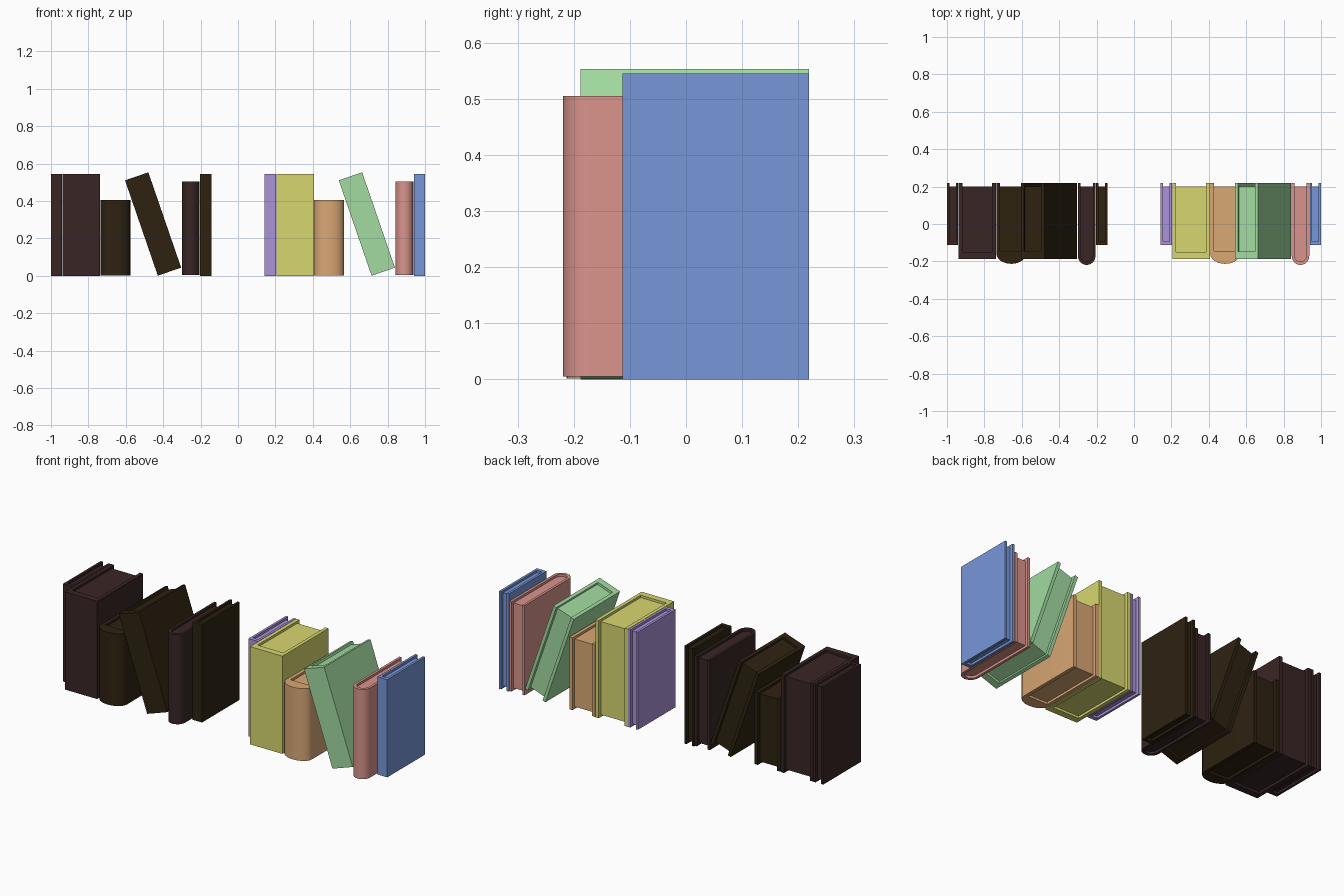
import bpy, bmesh, math

cube = bpy.data.objects.get("Cube")
if cube:
    bpy.data.objects.remove(cube, do_unlink=True)

BACK = 0.219        # rear edge of the cover boards
PAGE_GAP = 0.018    # how far the pages sit inside the rear edge
LIP = 0.013         # how far the pages sit below the cover ends
SET_SHIFT = -1.143  # distance between the two rows of books


def srgb(r, g, b):
    lin = [c / 255 / 12.92 if c < 11 else ((c / 255 + 0.055) / 1.055) ** 2.4 for c in (r, g, b)]
    return (*lin, 1.0)


def material(name, rgb):
    mat = bpy.data.materials.new(name)
    mat.use_nodes = True
    mat.diffuse_color = srgb(*rgb)
    bsdf = mat.node_tree.nodes["Principled BSDF"]
    bsdf.inputs["Base Color"].default_value = srgb(*rgb)
    bsdf.inputs["Roughness"].default_value = 0.8
    return mat


MATS = {
    "purple": material("purple", (172, 147, 217)),
    "yellow": material("yellow", (215, 215, 112)),
    "tan": material("tan", (217, 168, 117)),
    "green": material("green", (162, 219, 160)),
    "red": material("red", (217, 148, 140)),
    "blue": material("blue", (119, 151, 217)),
    "dark_red_brown": material("dark red brown", (57, 37, 37)),
    "dark_olive_brown": material("dark olive brown", (46, 34, 17)),
}


def u_path(half, front, rear, bulge, steps=12):
    """Path along one side, round the spine and back along the other side."""
    if bulge:
        arc = [math.pi * i / steps for i in range(steps + 1)]
        spine = [(-half * math.cos(a), front + bulge * (1 - math.sin(a))) for a in arc]
    else:
        spine = [(-half, front), (half, front)]
    return [(-half, rear)] + spine + [(half, rear)]


def finish(bm, name, mat, location, tilt):
    bmesh.ops.recalc_face_normals(bm, faces=bm.faces)
    mesh = bpy.data.meshes.new(name)
    bm.to_mesh(mesh)
    bm.free()
    mesh.materials.append(mat)
    obj = bpy.data.objects.new(name, mesh)
    bpy.context.collection.objects.link(obj)
    obj.location = location
    obj.rotation_euler.y = tilt
    bpy.ops.object.select_all(action="DESELECT")
    obj.select_set(True)
    bpy.context.view_layer.objects.active = obj
    bpy.ops.object.shade_smooth_by_angle(angle=math.radians(35))


def ring(bm, points, z):
    return [bm.verts.new((x, y, z)) for x, y in points]


def cover(name, outer, inner, height, *place):
    """Two boards and a spine as one U-shaped shell."""
    bm = bmesh.new()
    o0, o1 = (ring(bm, outer, s * height / 2) for s in (-1, 1))
    i0, i1 = (ring(bm, inner, s * height / 2) for s in (-1, 1))
    for a, b in ((o0, o1), (i0, i1), (o0, i0), (o1, i1)):
        for k in range(len(a) - 1):
            bm.faces.new((a[k], a[k + 1], b[k + 1], b[k]))
    for k in (0, -1):
        bm.faces.new((o0[k], o1[k], i1[k], i0[k]))
    finish(bm, name, *place)


def pages(name, outline, height, *place):
    bm = bmesh.new()
    bottom, top = (ring(bm, outline, s * height / 2) for s in (-1, 1))
    bm.faces.new(bottom)
    bm.faces.new(top)
    for k in range(len(top)):
        j = (k + 1) % len(top)
        bm.faces.new((bottom[k], bottom[j], top[j], top[k]))
    finish(bm, name, *place)


def book(name, mat, x, z, width, height, front, board, spine, bulge=0, inner_bulge=0, tilt=0):
    half = width / 2
    outer = u_path(half, front, BACK, bulge)
    if bulge and not inner_bulge:
        inner_bulge = 0.002
    inner = u_path(half - board, front + spine, BACK, inner_bulge)
    block = u_path(half - board, front + spine, BACK - PAGE_GAP, inner_bulge)
    place = (mat, (x, 0, z), tilt)
    cover(name + "_cover", outer, inner, height, *place)
    pages(name + "_pages", block, height - 2 * LIP, *place)


# One row of books: colour, dark twin colour, centre x, centre z and shape
ROW = [
    ("purple", "dark_red_brown", 0.173, 0.2725,
     dict(width=0.06, height=0.545, front=-0.113, board=0.013, spine=0.02)),
    ("yellow", "dark_red_brown", 0.305, 0.2725,
     dict(width=0.2, height=0.545, front=-0.187, board=0.02, spine=0.037)),
    ("tan", "dark_olive_brown", 0.487, 0.203,
     dict(width=0.16, height=0.403, front=-0.213, board=0.02, spine=0.066, bulge=0.055)),
    ("green", "dark_olive_brown", 0.689, 0.277,
     dict(width=0.132, height=0.539, front=-0.188, board=0.018, spine=0.04,
          tilt=math.radians(-19))),
    ("red", "dark_red_brown", 0.89, 0.255,
     dict(width=0.094, height=0.5, front=-0.219, board=0.014, spine=0.018,
          bulge=0.048, inner_bulge=0.035)),
    ("blue", "dark_olive_brown", 0.97, 0.2725,
     dict(width=0.06, height=0.545, front=-0.113, board=0.013, spine=0.02)),
]

for colour, dark, x, z, shape in ROW:
    book(colour + "_book", MATS[colour], x, z, **shape)
    book("dark_twin_of_" + colour + "_book", MATS[dark], x + SET_SHIFT, z, **shape)
